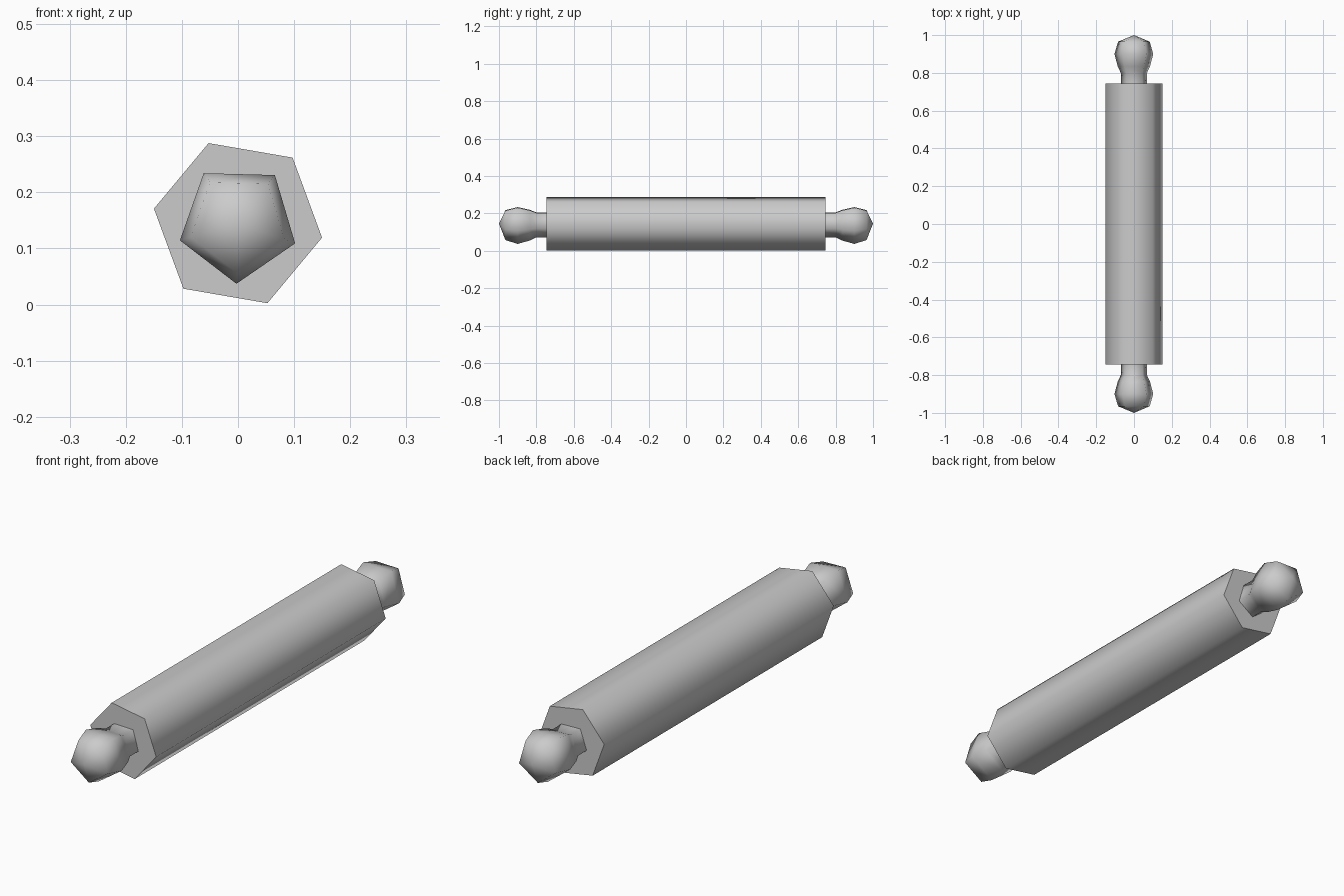
import bpy, bmesh
from math import radians, cos, sin

cube = bpy.data.objects.get("Cube")
if cube:
    bpy.data.objects.remove(cube, do_unlink=True)

grey = bpy.data.materials.new("light grey")
grey.use_nodes = True
colour = (0.6, 0.6, 0.6, 1)
grey.diffuse_color = colour
grey.node_tree.nodes["Principled BSDF"].inputs["Base Color"].default_value = colour


def lathe(name, profile, sides, start, side=1):
    """Sweep (y, radius) rings around the y axis; side=-1 mirrors front to back."""
    bm = bmesh.new()
    rings = []
    for y, r in profile:
        if r == 0:
            rings.append([bm.verts.new((0, side * y, 0))])
            continue
        angles = [radians(start + 360 * i / sides) for i in range(sides)]
        rings.append([bm.verts.new((r * cos(a), side * y, r * sin(a))) for a in angles])
    for a, b in zip(rings, rings[1:]):
        for i in range(sides):
            j = (i + 1) % sides
            if len(b) == 1:
                bm.faces.new((a[i], a[j], b[0]))
            else:
                bm.faces.new((a[i], a[j], b[j], b[i]))
    # Close the flat ends
    for ring in (rings[0], rings[-1]):
        if len(ring) > 1:
            bm.faces.new(ring)
    bmesh.ops.recalc_face_normals(bm, faces=bm.faces)
    mesh = bpy.data.meshes.new(name)
    bm.to_mesh(mesh)
    bm.free()
    mesh.materials.append(grey)
    obj = bpy.data.objects.new(name, mesh)
    bpy.context.collection.objects.link(obj)
    obj.location.z = 0.145
    bpy.ops.object.select_all(action='DESELECT')
    obj.select_set(True)
    bpy.context.view_layer.objects.active = obj
    bpy.ops.object.shade_smooth_by_angle(angle=radians(80))
    return obj


# Six-sided roller with flat ends
lathe("roller", [(-0.745, 0.152), (0.745, 0.152)], 6, -9.8)

# Five-sided handles: neck, swelling grip and pointed tip
grip = [(0.74, 0.073), (0.8, 0.073), (0.835, 0.09), (0.9, 0.108), (0.965, 0.088), (1, 0)]
for name, side in (("front_handle", -1), ("back_handle", 1)):
    lathe(name, grip, 5, -91.5, side)
